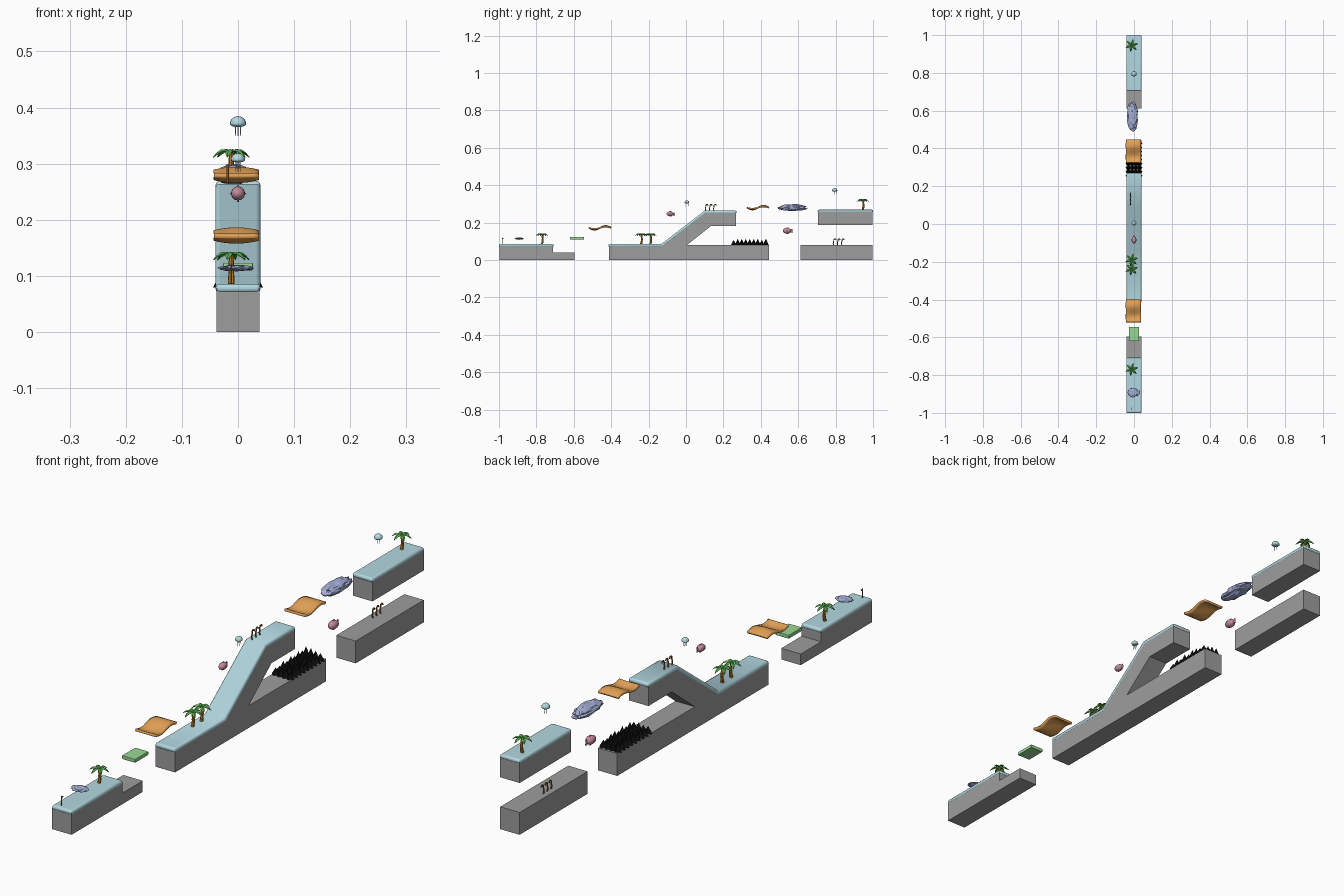
import bpy, bmesh, math, random
from mathutils import Vector, Matrix

if "Cube" in bpy.data.objects:
    bpy.data.objects.remove(bpy.data.objects["Cube"])

random.seed(4)

def mat(name, r, g, b):
    m = bpy.data.materials.new(name)
    m.diffuse_color = (r, g, b, 1)
    m.use_nodes = True
    m.node_tree.nodes["Principled BSDF"].inputs["Base Color"].default_value = m.diffuse_color
    return m

ICE = mat("pale_ice", 0.45, 0.69, 0.75)
STONE = mat("grey_stone", 0.34, 0.34, 0.34)
WOOD = mat("orange_wood", 0.75, 0.35, 0.09)
MINT = mat("mint_green", 0.32, 0.70, 0.31)
CLOUD = mat("lavender_cloud", 0.38, 0.43, 0.68)
LEAF = mat("leaf_green", 0.10, 0.45, 0.08)
TRUNK = mat("trunk_ochre", 0.58, 0.24, 0.02)
PINK = mat("dusty_pink", 0.55, 0.26, 0.32)
BLACK = mat("spike_black", 0.004, 0.004, 0.004)
BROWN = mat("dark_brown", 0.32, 0.13, 0.04)

def finish(bm, name, material, smooth=False):
    bmesh.ops.recalc_face_normals(bm, faces=bm.faces[:])
    me = bpy.data.meshes.new(name)
    bm.to_mesh(me)
    bm.free()
    me.materials.append(material)
    ob = bpy.data.objects.new(name, me)
    bpy.context.collection.objects.link(ob)
    if smooth:
        bpy.context.view_layer.objects.active = ob
        ob.select_set(True)
        bpy.ops.object.shade_smooth_by_angle(angle=math.radians(40))
        ob.select_set(False)
    return ob

# side profile (y, z) extruded across the width
def extrude(name, pts, half, material, bevel=0):
    bm = bmesh.new()
    f = bm.faces.new([bm.verts.new((-half, y, z)) for y, z in pts])
    r = bmesh.ops.extrude_face_region(bm, geom=[f])
    bmesh.ops.translate(bm, vec=(2 * half, 0, 0),
                        verts=[v for v in r["geom"] if isinstance(v, bmesh.types.BMVert)])
    ob = finish(bm, name, material, bevel > 0)
    if bevel:
        m = ob.modifiers.new("round", "BEVEL")
        m.width, m.segments = bevel, 3
        m.limit_method, m.angle_limit = "ANGLE", math.radians(60)
    return ob

def box(name, y0, y1, z0, z1, half, material, bevel=0):
    return extrude(name, [(y0, z0), (y1, z0), (y1, z1), (y0, z1)], half, material, bevel)

# round tube along points with a radius at each point
def tube(bm, pts, radii, n=8):
    pts = [Vector(p) for p in pts]
    rings = []
    for i, p in enumerate(pts):
        d = (pts[min(i + 1, len(pts) - 1)] - pts[max(i - 1, 0)]).normalized()
        a = d.cross(Vector((1, 0, 0))).normalized()
        b = d.cross(a)
        rings.append([bm.verts.new(p + radii[i] * (math.cos(t) * a + math.sin(t) * b))
                      for t in [k * math.tau / n for k in range(n)]])
    for r0, r1 in zip(rings, rings[1:]):
        for k in range(n):
            bm.faces.new((r0[k], r0[(k + 1) % n], r1[(k + 1) % n], r1[k]))
    bm.faces.new(rings[0])
    bm.faces.new(rings[-1])

# stone ground pieces
W = 0.0385
extrude("start_ground", [(-0.998, 0), (-0.595, 0), (-0.595, 0.04), (-0.71, 0.04),
                         (-0.71, 0.078), (-0.998, 0.078)], W, STONE)
extrude("middle_ground", [(-0.412, 0), (0.445, 0), (0.445, 0.08), (0.005, 0.08),
                          (0.135, 0.183), (0.268, 0.183), (0.268, 0.255), (0.1, 0.255),
                          (-0.13, 0.078), (-0.412, 0.078)], W, STONE)
box("end_lower_ground", 0.612, 0.998, 0, 0.08, W, STONE)
box("end_upper_ground", 0.707, 0.998, 0.186, 0.26, W, STONE)

# ice caps
box("start_ice", -1, -0.708, 0.07, 0.086, 0.04, ICE, 0.007)
extrude("middle_ice", [(-0.415, 0.07), (-0.125, 0.07), (0.106, 0.248), (0.27, 0.248),
                       (0.27, 0.264), (0.1, 0.264), (-0.131, 0.086), (-0.415, 0.086)],
        0.04, ICE, 0.007)
box("end_ice", 0.704, 1, 0.253, 0.269, 0.04, ICE, 0.007)

# mint floating step
box("mint_step", -0.62, -0.545, 0.11, 0.123, 0.0265, MINT, 0.002)

# wavy wooden planks
def plank(name, yc, zc):
    bm = bmesh.new()
    bmesh.ops.create_grid(bm, x_segments=8, y_segments=24, size=1)
    for v in bm.verts:
        u, s = v.co.x, v.co.y
        v.co = (-0.003 + 0.04 * u, yc + 0.06 * s,
                zc + 0.0105 * (1 - 0.5 * u * u) * math.sin(math.pi * s))
    ob = finish(bm, name, WOOD, True)
    m = ob.modifiers.new("thickness", "SOLIDIFY")
    m.thickness, m.offset = 0.008, 0

plank("lower_plank", -0.46, 0.172)
plank("upper_plank", 0.385, 0.28)

# spike bed
bm = bmesh.new()
for i in range(9):
    for j in range(4):
        h = random.uniform(0.022, 0.036)
        bmesh.ops.create_cone(bm, segments=4, radius1=0.016, radius2=0, depth=h,
                              matrix=Matrix.Translation((-0.0285 + j * 0.019, 0.255 + i * 0.0215,
                                                         0.079 + h / 2)))
finish(bm, "spikes", BLACK)

# jagged clouds
def cloud(name, c, size):
    bm = bmesh.new()
    bmesh.ops.create_icosphere(bm, subdivisions=3, radius=1)
    for v in bm.verts:
        k = random.uniform(0.8, 1.05)
        v.co = [c[i] + v.co[i] * size[i] * k for i in range(3)]
    finish(bm, name, CLOUD)

cloud("small_cloud", (-0.004, -0.892, 0.114), (0.032, 0.025, 0.006))
cloud("large_cloud", (-0.008, 0.57, 0.28), (0.032, 0.08, 0.019))

# palm trees: ringed trunk and drooping folded leaves
def palm(name, y, z):
    x = -0.012
    bm = bmesh.new()
    pts = [(x, y + 0.004 * math.sin(i * 0.4), z + 0.0065 * i) for i in range(9)]
    tube(bm, pts, [0.0062 - 0.0002 * i - 0.0007 * (i % 2) for i in range(9)])
    finish(bm, name + "_trunk", TRUNK)
    top = Vector((x, y, z + 0.052))
    bm = bmesh.new()
    for k in range(6):
        a = k * math.tau / 6 + 0.3
        d, s = Vector((math.cos(a), math.sin(a), 0)), Vector((-math.sin(a), math.cos(a), 0))
        rows = []
        for r, h, w in ((0, 0, 0.002), (0.010, 0.006, 0.006), (0.020, 0.005, 0.0065),
                        (0.028, -0.001, 0.004), (0.034, -0.008, 0.0005)):
            c = top + d * r + Vector((0, 0, h))
            drop = Vector((0, 0, -0.5 * w))
            rows.append([bm.verts.new(p) for p in (c - s * w + drop, c, c + s * w + drop)])
        for r0, r1 in zip(rows, rows[1:]):
            for i in (0, 1):
                bm.faces.new((r0[i], r0[i + 1], r1[i + 1], r1[i]))
    ob = finish(bm, name + "_leaves", LEAF)
    ob.modifiers.new("thickness", "SOLIDIFY").thickness = 0.0015

for i, (y, z) in enumerate([(-0.77, 0.085), (-0.24, 0.085), (-0.19, 0.085), (0.945, 0.268)]):
    palm("palm_%d" % (i + 1), y, z)

# curled stalks in threes
def stalks(name, y0, z):
    bm = bmesh.new()
    for i in range(3):
        y = y0 + i * 0.022
        pts = [(-0.018, y, z - 0.002), (-0.018, y - 0.003, z + 0.01), (-0.018, y, z + 0.022)]
        pts += [(-0.018, y + 0.006 - 0.006 * math.cos(t), z + 0.026 + 0.007 * math.sin(t))
                for t in [k * math.pi / 6 for k in range(7)]]
        tube(bm, pts, [0.0025] * len(pts), 6)
    finish(bm, name, BROWN, True)

stalks("upper_stalks", 0.106, 0.264)
stalks("lower_stalks", 0.79, 0.08)

# puffy fish with fins and tail
def fish(name, y, z, k):
    bm = bmesh.new()
    M = Matrix.Translation((0, y, z)) @ Matrix.Scale(k, 4)
    bmesh.ops.create_uvsphere(bm, u_segments=16, v_segments=10, radius=1,
                              matrix=M @ Matrix.Diagonal((0.0125, 0.019, 0.0125, 1)))
    def fin(loc, dims):
        bmesh.ops.create_cone(bm, segments=8, radius1=1, radius2=0.5, depth=2,
                              matrix=M @ Matrix.Translation(loc) @ Matrix.Diagonal((*dims, 1)))
    fin((0, 0.021, 0), (0.002, 0.005, 0.008))
    fin((0, 0.002, 0.012), (0.0015, 0.007, 0.003))
    fin((0, 0.002, -0.012), (0.0015, 0.006, 0.003))
    for s in (-1, 1):
        fin((s * 0.0125, 0, 0), (0.003, 0.005, 0.001))
    finish(bm, name, PINK, True)

fish("upper_fish", -0.085, 0.247, 1.0)
fish("lower_fish", 0.54, 0.156, 1.2)

# jellyfish: dome and thin tentacles
def jelly(name, y, z, r):
    bm = bmesh.new()
    bmesh.ops.create_uvsphere(bm, u_segments=16, v_segments=10, radius=r)
    for v in bm.verts:
        v.co.z *= 0.95 if v.co.z > 0 else 0.4
    bmesh.ops.translate(bm, verts=bm.verts[:], vec=(0, y, z))
    for k in range(4):
        a = k * math.pi / 2
        px, py = 0.3 * r * math.cos(a), y + 0.5 * r * math.sin(a)
        tube(bm, [(px, py, z), (px, py + 0.001, z - 0.012), (px, py, z - 0.022)],
             [0.001, 0.0008, 0.0005], 5)
    finish(bm, name, ICE, True)

jelly("near_jellyfish", 0.005, 0.307, 0.0125)
jelly("far_jellyfish", 0.795, 0.371, 0.0145)

# start marker: pole with small pennant
bm = bmesh.new()
tube(bm, [(-0.012, -0.982, 0.08), (-0.012, -0.982, 0.12)], [0.0015, 0.0015], 6)
finish(bm, "marker_pole", BROWN)
extrude("marker_pennant", [(-0.982, 0.12), (-0.982, 0.11), (-0.972, 0.115)], 0.001,
        PINK).location.x = -0.012
